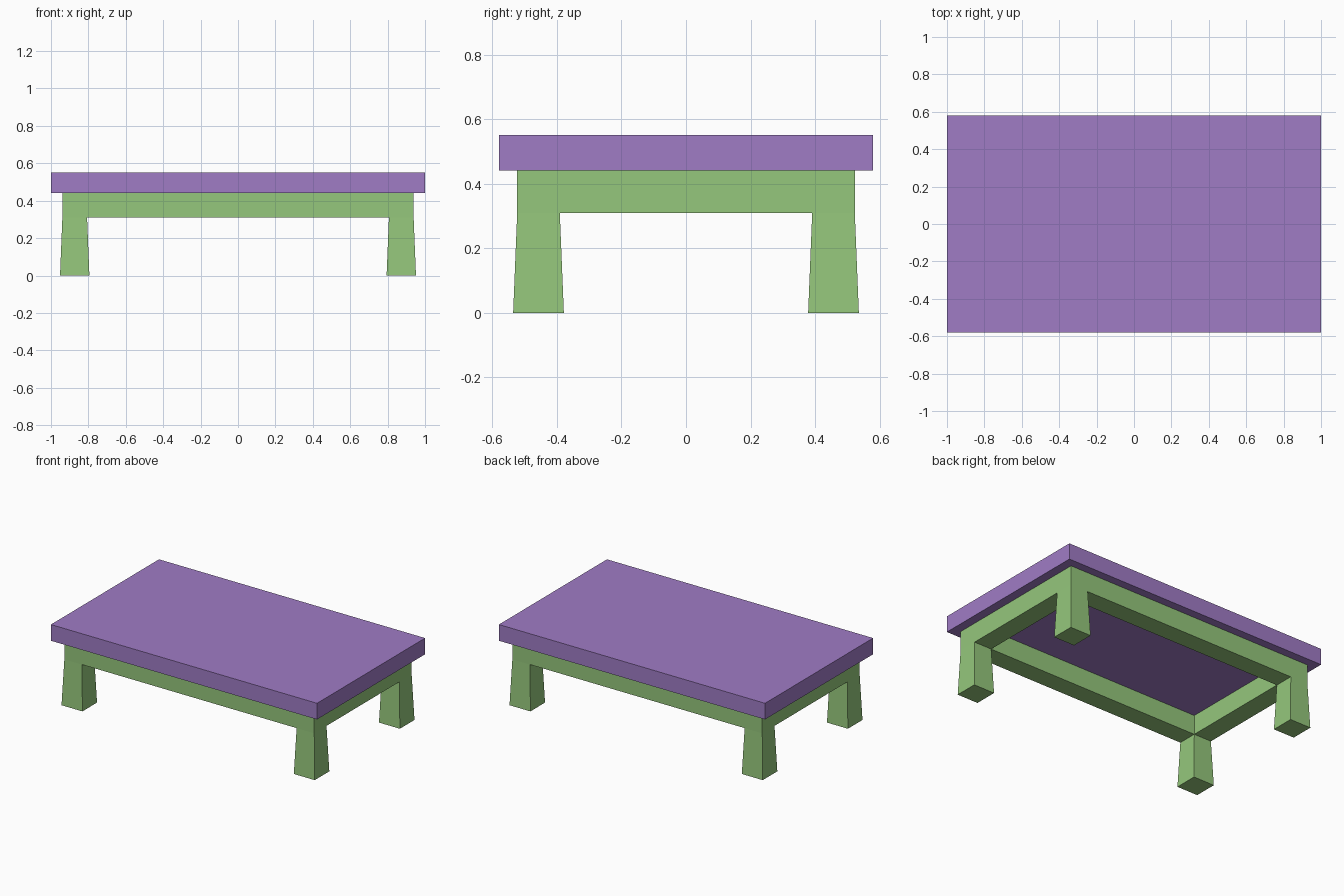
import bpy, bmesh
from mathutils import Vector

if "Cube" in bpy.data.objects:
    bpy.data.objects.remove(bpy.data.objects["Cube"])

LEG_TOP, TOP_UNDER, TOP_Z = 0.31, 0.442, 0.552
XS = (-0.939, -0.807, 0.807, 0.939)
YS = (-0.523, -0.391, 0.391, 0.523)


def finish(bm, name, color):
    bmesh.ops.recalc_face_normals(bm, faces=bm.faces)
    mesh = bpy.data.meshes.new(name)
    bm.to_mesh(mesh)
    bm.free()
    mat = bpy.data.materials.new(name + "_color")
    mat.diffuse_color = color
    mat.use_nodes = True
    mat.node_tree.nodes["Principled BSDF"].inputs["Base Color"].default_value = mat.diffuse_color
    mesh.materials.append(mat)
    obj = bpy.data.objects.new(name, mesh)
    bpy.context.collection.objects.link(obj)


# Table top slab
bm = bmesh.new()
bmesh.ops.create_cube(bm, size=1)
bmesh.ops.scale(bm, vec=(2, 1.16, TOP_Z - TOP_UNDER), verts=bm.verts)
bmesh.ops.translate(bm, vec=(0, 0, (TOP_Z + TOP_UNDER) / 2), verts=bm.verts)
finish(bm, "table_top", (0.35, 0.20, 0.56, 1))

# Apron ring: outer cells of a 3x3 layout, extruded down
bm = bmesh.new()
grid = [[bm.verts.new((x, y, TOP_UNDER)) for y in YS] for x in XS]
for i in range(3):
    for j in range(3):
        if (i, j) != (1, 1):
            bm.faces.new((grid[i][j], grid[i + 1][j],
                          grid[i + 1][j + 1], grid[i][j + 1]))
ring = bmesh.ops.extrude_face_region(bm, geom=bm.faces[:], use_keep_orig=True)["geom"]
lower = [g for g in ring if isinstance(g, bmesh.types.BMVert)]
bmesh.ops.translate(bm, vec=(0, 0, LEG_TOP - TOP_UNDER), verts=lower)

# Flared legs extruded from the four corner cells
corners = [f for f in ring if isinstance(f, bmesh.types.BMFace)
           and abs(f.calc_center_median().x) > 0.5
           and abs(f.calc_center_median().y) > 0.3]
for face in corners:
    center = face.calc_center_median()
    foot = bmesh.ops.extrude_discrete_faces(bm, faces=[face])["faces"][0]
    for v in foot.verts:
        offset = (v.co - center) * 1.19
        v.co = Vector((center.x + offset.x, center.y + offset.y, 0))
finish(bm, "apron_and_legs", (0.30, 0.57, 0.20, 1))
